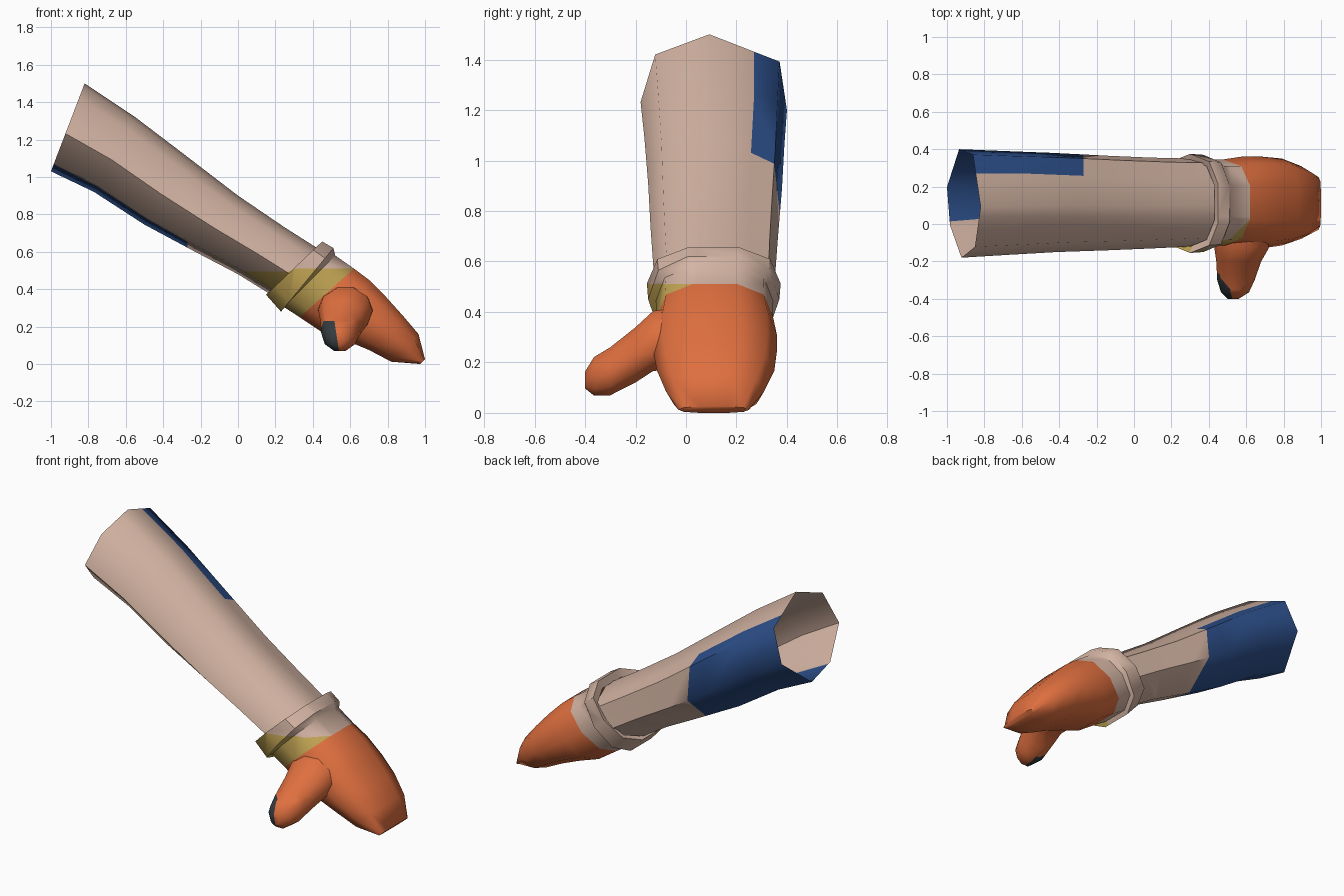
import bpy, bmesh, math
from mathutils import Vector

if "Cube" in bpy.data.objects:
    bpy.data.objects.remove(bpy.data.objects["Cube"])


def material(name, rgb):
    m = bpy.data.materials.new(name)
    m.diffuse_color = (*rgb, 1)
    m.use_nodes = True
    m.node_tree.nodes["Principled BSDF"].inputs["Base Color"].default_value = m.diffuse_color
    return m


BEIGE = material("beige cloth", (0.66, 0.46, 0.37))
BLUE = material("navy blue", (0.026, 0.08, 0.26))
YELLOW = material("mustard yellow", (0.55, 0.38, 0.09))
ORANGE = material("orange glove", (0.74, 0.16, 0.05))
DARK = material("dark slate", (0.035, 0.045, 0.052))

# Cross-sections as (across, up) in 0..1
SLEEVE = [(0.47, 1), (0.95, 0.77), (1, 0.36), (0.65, 0), (0.3, 0.09), (0, 0.43), (0.1, 0.83)]


def rounded(n, power):
    pts = []
    for i in range(n):
        a = 2 * math.pi * (i + 0.5) / n
        s, c = math.sin(a), math.cos(a)
        pts.append((0.5 + 0.5 * math.copysign(abs(s) ** power, s),
                    0.5 + 0.5 * math.copysign(abs(c) ** power, c)))
    # stretch so the section fills its box exactly
    mx = max(abs(p[0] - 0.5) for p in pts) * 2
    mz = max(abs(p[1] - 0.5) for p in pts) * 2
    return [(0.5 + (p[0] - 0.5) / mx, 0.5 + (p[1] - 0.5) / mz) for p in pts]


def section(top, bottom, y0, y1, shape):
    """Ring between a top and a bottom point (x, z), spanning y0..y1."""
    return [Vector((bottom[0] + (top[0] - bottom[0]) * t,
                    y0 + (y1 - y0) * s,
                    bottom[1] + (top[1] - bottom[1]) * t)) for s, t in shape]


def loft(name, rings, mats, cuts=(), rule=None, cap=False, angle=60):
    """Skin rings, slice along colour borders, colour faces by rule."""
    bm = bmesh.new()
    vs = [[bm.verts.new(p) for p in r] for r in rings]
    n = len(vs[0])
    for a, b in zip(vs, vs[1:]):
        for i in range(n):
            j = (i + 1) % n
            bm.faces.new((a[i], a[j], b[j], b[i]))
    if cap:
        bm.faces.new(vs[-1])
    for co, no in cuts:
        geom = bm.verts[:] + bm.edges[:] + bm.faces[:]
        bmesh.ops.bisect_plane(bm, geom=geom, plane_co=co, plane_no=no, dist=1e-5)
    bmesh.ops.recalc_face_normals(bm, faces=bm.faces[:])
    if rule:
        for f in bm.faces:
            f.material_index = rule(f.calc_center_median())
    me = bpy.data.meshes.new(name)
    bm.to_mesh(me)
    bm.free()
    for m in mats:
        me.materials.append(m)
    ob = bpy.data.objects.new(name, me)
    bpy.context.collection.objects.link(ob)
    bpy.ops.object.select_all(action='DESELECT')
    ob.select_set(True)
    bpy.context.view_layer.objects.active = ob
    bpy.ops.object.shade_smooth_by_angle(angle=math.radians(angle))
    return ob


# Sleeve: open tube, blue patch at the back, yellow patch by the wrist
blue_co, blue_no = Vector((-0.98, 0, 1.04)), Vector((-0.37, 1, -0.56))


def sleeve_colour(c):
    if c.x < -0.27 and (c - blue_co).dot(blue_no) > 0:
        return 1
    return 2 if c.z < 0.495 and c.y < 0.04 else 0


sleeve = [((-0.82, 1.50), (-1.00, 1.03), -0.18, 0.40),
          ((-0.55, 1.32), (-0.77, 0.92), -0.165, 0.39),
          ((-0.30, 1.13), (-0.50, 0.745), -0.15, 0.38),
          ((0.00, 0.90), (-0.22, 0.595), -0.14, 0.365),
          ((0.25, 0.73), (0.00, 0.48), -0.13, 0.355),
          ((0.47, 0.59), (0.21, 0.35), -0.12, 0.35)]
loft("sleeve", [section(*s, SLEEVE) for s in sleeve], [BEIGE, BLUE, YELLOW],
     [(blue_co, blue_no), ((-0.27, 0, 0), (1, 0, 0)),
      ((0, 0, 0.495), (0, 0, 1)), ((0, 0.04, 0), (0, 1, 0))], sleeve_colour)

# Cuff: raised lip stepping down to the glove
MITT = rounded(10, 0.8)
cuff = [((0.43, 0.61), (0.17, 0.385), -0.12, 0.345),
        ((0.45, 0.655), (0.15, 0.37), -0.155, 0.375),
        ((0.51, 0.62), (0.23, 0.28), -0.15, 0.37),
        ((0.52, 0.58), (0.245, 0.305), -0.12, 0.345),
        ((0.62, 0.51), (0.33, 0.25), -0.115, 0.345)]
loft("cuff", [section(*s, MITT) for s in cuff], [BEIGE, YELLOW],
     [((0, 0, 0.51), (0, 0, 1)), ((0, 0.04, 0), (0, 1, 0))],
     lambda c: 1 if c.z < 0.51 and c.y < 0.04 else 0, angle=45)

# Mitten hand, flattening to an edge at the fingertips
hand = [((0.62, 0.51), (0.33, 0.25), -0.115, 0.345),
        ((0.70, 0.45), (0.45, 0.17), -0.13, 0.36),
        ((0.79, 0.36), (0.58, 0.125), -0.13, 0.36),
        ((0.88, 0.26), (0.70, 0.075), -0.115, 0.35),
        ((0.965, 0.16), (0.82, 0.012), -0.08, 0.31),
        ((1.00, 0.025), (0.975, 0.0), -0.03, 0.25)]
loft("hand", [section(*s, MITT) for s in hand], [ORANGE], cap=True)

# Thumb with a dark patch at its tip: (y, x, z, radius x, radius z)
thumb = [(0.00, 0.57, 0.30, 0.15, 0.13), (-0.13, 0.575, 0.285, 0.145, 0.125),
         (-0.20, 0.56, 0.23, 0.12, 0.115), (-0.30, 0.545, 0.165, 0.10, 0.10),
         (-0.365, 0.54, 0.145, 0.075, 0.08), (-0.40, 0.53, 0.13, 0.03, 0.035)]
rings = [[Vector((x + rx * math.cos(a * math.pi / 5), y, z + rz * math.sin(a * math.pi / 5)))
          for a in range(10)] for y, x, z, rx, rz in thumb]
dark_co, dark_no = Vector((0.52, -0.3, 0.2)), Vector((1, 0, 0.15))
loft("thumb", rings, [ORANGE, DARK],
     [(dark_co, dark_no), ((0, -0.265, 0), (0, 1, 0)), ((0, 0, 0.23), (0, 0, 1))],
     lambda c: 1 if (c - dark_co).dot(dark_no) < 0 and c.y < -0.265 and c.z < 0.23 else 0,
     cap=True)
